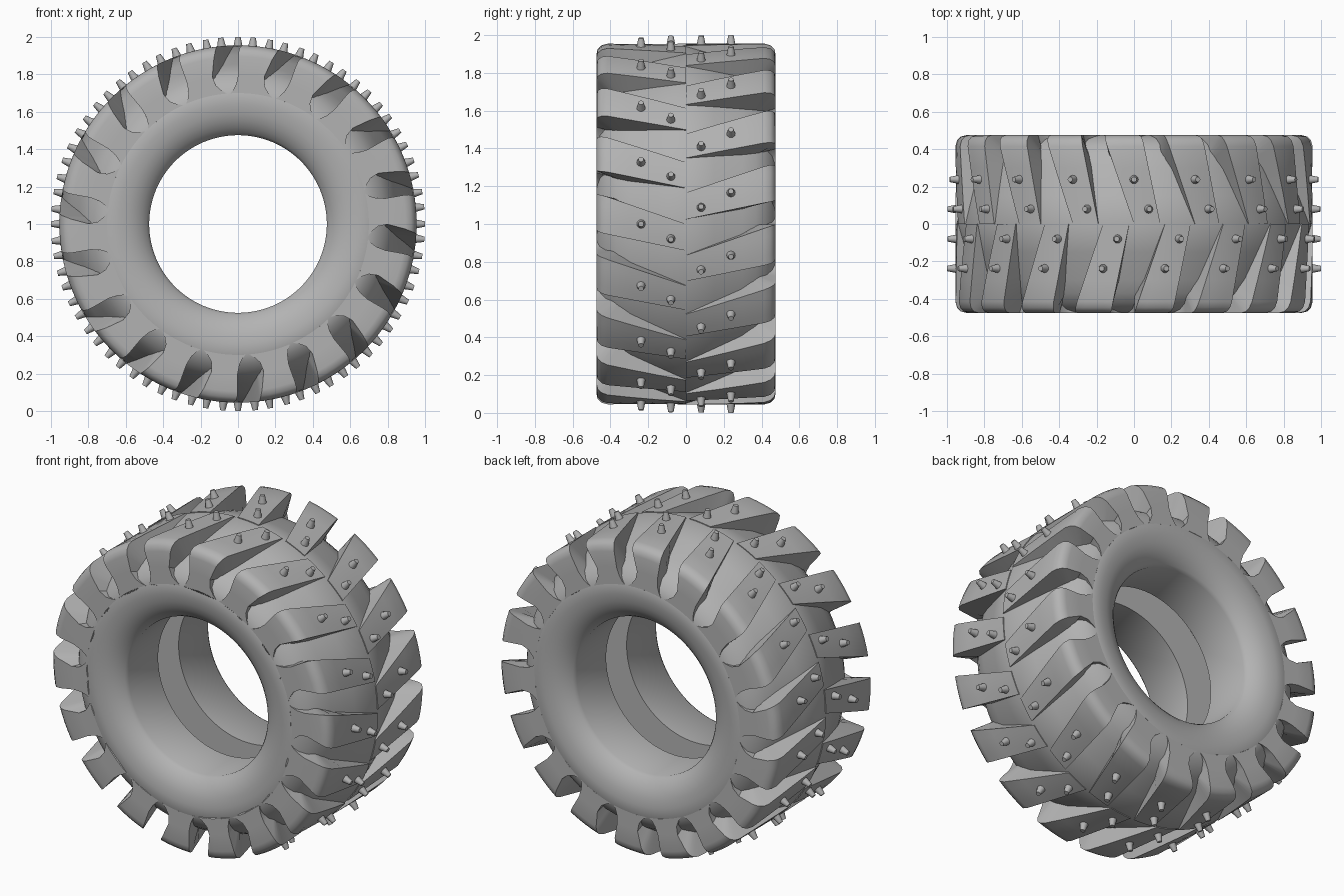
import bpy, bmesh, math
from mathutils import Matrix, Vector

if "Cube" in bpy.data.objects:
    bpy.data.objects.remove(bpy.data.objects["Cube"])

COUNT = 18            # lugs per half
STEP = 360 / COUNT

rubber = bpy.data.materials.new("grey_rubber")
rubber.diffuse_color = (0.45, 0.45, 0.45, 1)
rubber.use_nodes = True
rubber.node_tree.nodes["Principled BSDF"].inputs["Base Color"].default_value = rubber.diffuse_color


def finish(name, bm, angle=35):
    bmesh.ops.recalc_face_normals(bm, faces=bm.faces)
    me = bpy.data.meshes.new(name)
    bm.to_mesh(me)
    bm.free()
    me.materials.append(rubber)
    ob = bpy.data.objects.new(name, me)
    bpy.context.collection.objects.link(ob)
    bpy.ops.object.select_all(action='DESELECT')
    ob.select_set(True)
    bpy.context.view_layer.objects.active = ob
    bpy.ops.object.shade_smooth_by_angle(angle=math.radians(angle))
    return ob


def polar(deg, y, r):
    a = math.radians(deg)
    return Vector((r * math.cos(a), y, 1 + r * math.sin(a)))


# carcass: groove floor, sidewall, dished bead and inner channel, spun round y
half = [(0.10, 0.70), (0.10, 0.475), (0.385, 0.475), (0.405, 0.488), (0.43, 0.515),
        (0.452, 0.55), (0.466, 0.59), (0.475, 0.64), (0.475, 0.70), (0.455, 0.745),
        (0.42, 0.79), (0.37, 0.825), (0.30, 0.855), (0.15, 0.903)]
profile = half + [(0, 0.95)] + [(-y, r) for y, r in reversed(half)]
SEG = 108
bm = bmesh.new()
rings = [[bm.verts.new(polar(360 * i / SEG, y, r)) for y, r in profile] for i in range(SEG)]
n = len(profile)
for i in range(SEG):
    a, b = rings[i], rings[(i + 1) % SEG]
    for j in range(n):
        k = (j + 1) % n
        bm.faces.new((a[j], a[k], b[k], b[j]))
finish("carcass", bm)

# lug stations: outer y, outer r, inner y, inner r, extra angle on low and high side
stations = [(0, 0.955, 0, 0.93, 0, 0), (0.15, 0.955, 0.15, 0.89, 0, 0),
            (0.30, 0.955, 0.29, 0.84, 0, 0), (0.415, 0.955, 0.35, 0.81, 0, 0),
            (0.447, 0.946, 0.36, 0.80, 0, 0), (0.468, 0.926, 0.37, 0.79, 0.2, 0),
            (0.475, 0.895, 0.38, 0.785, 0.8, 0), (0.475, 0.80, 0.40, 0.77, 2.4, 0),
            (0.475, 0.75, 0.43, 0.74, 1.6, 0.8), (0.475, 0.72, 0.45, 0.71, -0.4, 2.0),
            (0.475, 0.70, 0.455, 0.69, -2.6, 3.4)]
ACROSS = 4


def lug(bm, side, base):
    rows = []
    for y, r, yi, ri, lo, hi in stations:
        a = base + 1.5 + 12.6 * y + lo
        b = base + 10.0 + 20.8 * y + hi
        row = [polar(a, side * yi, ri)]
        row += [polar(a + (b - a) * t / ACROSS, side * y, r) for t in range(ACROSS + 1)]
        row += [polar(b, side * yi, ri)]
        rows.append([bm.verts.new(p) for p in row])
    for p, q in zip(rows, rows[1:]):
        for j in range(len(p)):
            k = (j + 1) % len(p)
            bm.faces.new((p[j], p[k], q[k], q[j]))
    bm.faces.new(rows[0])
    bm.faces.new(rows[-1])


def stud(bm, deg, y):
    # tapered pin pointing outwards
    out = (polar(deg, 0, 1) - Vector((0, 0, 1)))
    turn = out.to_track_quat('Z', 'Y').to_matrix().to_4x4()
    bmesh.ops.create_cone(bm, cap_ends=True, segments=12, radius1=0.026, radius2=0.014,
                          depth=0.06, matrix=Matrix.Translation(polar(deg, y, 0.97)) @ turn)


# the two halves are mirrored and staggered by half a step
for side, label, shift in ((1, "back", 0), (-1, "front", STEP / 2)):
    lugs, studs = bmesh.new(), bmesh.new()
    for i in range(COUNT):
        base = i * STEP + shift
        lug(lugs, side, base)
        stud(studs, base + 10.0, side * 0.238)
        stud(studs, base + 5.3, side * 0.08)
    finish(label + "_tread_lugs", lugs)
    finish(label + "_studs", studs)
